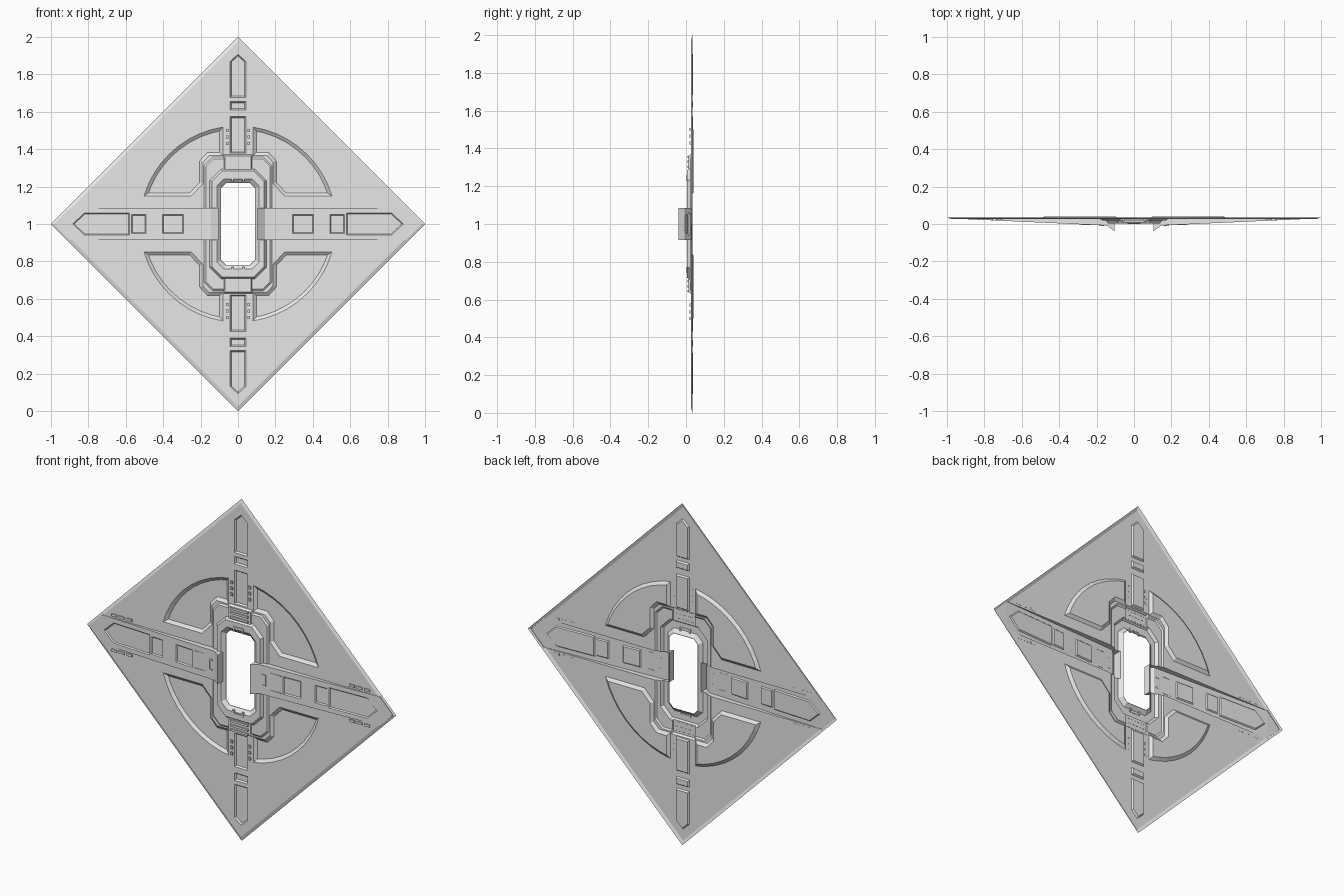
import bpy
import bmesh
import math
from mathutils import Vector

if "Cube" in bpy.data.objects:
    bpy.data.objects.remove(bpy.data.objects["Cube"], do_unlink=True)

grey = bpy.data.materials.new("plain_grey")
grey.use_nodes = True
grey.diffuse_color = (0.8, 0.8, 0.8, 1)
grey.node_tree.nodes["Principled BSDF"].inputs["Base Color"].default_value = (0.8, 0.8, 0.8, 1)

PLATE = 0.027    # front surface of the plate
BACK = 0.1       # temporary back, opened at the end
DEEP = 0.08
AIR = -0.2


def make(name, bm):
    bmesh.ops.recalc_face_normals(bm, faces=bm.faces)
    mesh = bpy.data.meshes.new(name)
    bm.to_mesh(mesh)
    bm.free()
    ob = bpy.data.objects.new(name, mesh)
    bpy.context.collection.objects.link(ob)
    return ob


def loft(name, rings):
    """Closed solid through rings of 3D points."""
    bm = bmesh.new()
    loops = [[bm.verts.new(p) for p in ring] for ring in rings]
    for a, b in zip(loops, loops[1:]):
        for i in range(len(a)):
            j = (i + 1) % len(a)
            bm.faces.new((a[i], a[j], b[j], b[i]))
    bm.faces.new(loops[0])
    bm.faces.new(loops[-1])
    return make(name, bm)


def ring(pts, y):
    """Outline of (x, height from centre) set at a depth, fixed or by x."""
    return [(x, y(abs(x)) if callable(y) else y, 1 + w) for x, w in pts]


def inset(pts, d):
    p = [Vector(q) for q in pts]
    n = len(p)
    area = sum(p[i - 1].x * p[i].y - p[i].x * p[i - 1].y for i in range(n))
    s = 1 if area > 0 else -1
    out = []
    for i in range(n):
        e1 = (p[i] - p[i - 1]).normalized()
        e2 = (p[(i + 1) % n] - p[i]).normalized()
        n1, n2 = Vector((-e1.y, e1.x)), Vector((-e2.y, e2.x))
        out.append(tuple(p[i] + (n1 + n2) * (s * d / (1 + n1.dot(n2)))))
    return out


def rect(x0, x1, w0, w1):
    return [(x0, w0), (x1, w0), (x1, w1), (x0, w1)]


def octagon(hx, hw, c):
    return [(hx, c - hw), (hx, hw - c), (hx - c, hw), (c - hx, hw),
            (-hx, hw - c), (-hx, c - hw), (c - hx, -hw), (hx - c, -hw)]


def flip(pts, sx, sw):
    return [(x * sx, w * sw) for x, w in pts]


def raised(name, pts, y, slope, foot=PLATE):
    base = inset(pts, -slope)
    return loft(name, [ring(pts, y), ring(base, foot), ring(base, DEEP)])


def recess(name, pts, y, depth, slope):
    top = y if callable(y) else (lambda x: y)
    return loft(name, [ring(pts, AIR), ring(pts, lambda x: top(x) - 0.0005),
                       ring(inset(pts, slope), lambda x: top(x) + depth)])


def combine(target, other, operation):
    mod = target.modifiers.new("combine", "BOOLEAN")
    mod.operation = operation
    mod.solver = "EXACT"
    mod.object = other
    bpy.context.view_layer.objects.active = target
    bpy.ops.object.modifier_apply(modifier=mod.name)
    bpy.data.objects.remove(other, do_unlink=True)


def bar_y(x):
    return -0.008 + (x - 0.145) * 0.045


# Diamond plate with a bevelled rim
diamond = [(1, 0), (0, 1), (-1, 0), (0, -1)]
panel = loft("diamond_panel", [ring(inset(diamond, 0.018), PLATE),
                               ring(diamond, 0.034), ring(diamond, BACK)])

# Four sunken quarter-circle fields
steps = 9
a0, a1 = math.asin(0.148 / 0.525), math.acos(0.08 / 0.525)
field = [(0.525 * math.cos(a0 + (a1 - a0) * i / steps),
          0.525 * math.sin(a0 + (a1 - a0) * i / steps)) for i in range(steps + 1)]
field += [(0.08, 0.365), (0.155, 0.365), (0.187, 0.33), (0.187, 0.215), (0.25, 0.148)]
for sx in (1, -1):
    for sw in (1, -1):
        combine(panel, recess("field", flip(field, sx, sw), PLATE, 0.013, 0.018), "DIFFERENCE")

# Vertical spine: framed segments ending in an arrow
arrow = [(-0.042, 0.677), (0.042, 0.677), (0.042, 0.87), (0, 0.908), (-0.042, 0.87)]
for sw in (1, -1):
    for pts in (arrow, rect(-0.042, 0.042, 0.61, 0.655), rect(-0.042, 0.042, 0.378, 0.575)):
        combine(panel, recess("segment", flip(pts, 1, sw), PLATE, 0.009, 0.007), "DIFFERENCE")

# Central collar, towers and hub, with a funnel-shaped opening
combine(panel, raised("collar", octagon(0.172, 0.348, 0.04), 0.02, 0.009), "UNION")
for sw in (1, -1):
    tower = flip(rect(-0.07, 0.07, 0.2, 0.363), 1, sw)
    combine(panel, raised("tower", tower, 0.014, 0.008, 0.0275), "UNION")
combine(panel, raised("hub", octagon(0.14, 0.283, 0.055), 0.004, 0.012, 0.021), "UNION")
opening = octagon(0.09, 0.218, 0.025)
combine(panel, recess("funnel", inset(opening, -0.024), 0.004, 0.018, 0.022), "DIFFERENCE")

# Tapering side arms with pointed tips and sunken windows
arm_arrow = [(0.58, -0.06), (0.82, -0.06), (0.885, 0), (0.82, 0.06), (0.58, 0.06)]
windows = [arm_arrow, rect(0.492, 0.57, -0.052, 0.052), rect(0.292, 0.405, -0.052, 0.052)]
for sx in (1, -1):
    stations = [(0.104, -0.039, 0.085), (0.145, bar_y(0.145), 0.085),
                (0.9, bar_y(0.9), 0.085), (0.978, 0.0265, 0.006)]
    arm = loft("arm", [[(x * sx, y, 1 - h), (x * sx, y, 1 + h),
                        (x * sx, DEEP, 1 + h), (x * sx, DEEP, 1 - h)]
                       for x, y, h in stations])
    combine(panel, arm, "UNION")
    for pts in windows:
        combine(panel, recess("window", flip(pts, sx, 1), bar_y, 0.006, 0.006), "DIFFERENCE")

# Through opening
combine(panel, loft("opening", [ring(opening, AIR), ring(opening, 0.2)]), "DIFFERENCE")

# Open the back so the relief is a single pressed sheet
bm = bmesh.new()
bm.from_mesh(panel.data)
rear = [f for f in bm.faces if any(v.co.y > 0.06 for v in f.verts)]
bmesh.ops.delete(bm, geom=rear, context="FACES")
bm.to_mesh(panel.data)
bm.free()


def blocks(name, items):
    """Small blocks (x, w, half width, half height, surface, rise), mirrored both ways."""
    bm = bmesh.new()
    spots = {(x * sx, w * sw, hx, hw, y, r) for x, w, hx, hw, y, r in items
             for sx in (1, -1) for sw in (1, -1)}
    for x, w, hx, hw, y, rise in sorted(spots):
        made = bmesh.ops.create_cube(bm, size=2)["verts"]
        for v in made:
            v.co = (x + v.co.x * hx, y - rise if v.co.y < 0 else y + 0.001, 1 + w + v.co.z * hw)
    return make(name, bm)


# Small surface fittings
blocks("arm_vents", [(x, 0.103, 0.017, 0.007, PLATE, 0.006) for x in (0.72, 0.77, 0.818)])
blocks("spine_bolts", [(0.058, w, 0.007, 0.008, PLATE, 0.009) for w in (0.43, 0.465, 0.5)])
blocks("spine_louvers", [(0, w, 0.058, 0.006, 0.014, 0.007) for w in (0.303, 0.33, 0.355)])
blocks("hub_clips", [(0, 0.253, 0.034, 0.005, 0.005, 0.006),
                     (0.03, 0.24, 0.005, 0.01, 0.008, 0.009)])
blocks("arm_clips", [(0.172, 0.03, 0.012, 0.004, bar_y(0.172), 0.004),
                     (0.182, 0, 0.004, 0.032, bar_y(0.182), 0.004)])
blocks("arm_ribs", [(0.245, 0.05, 0.035, 0.003, bar_y(0.245), 0.003)])

for ob in bpy.context.scene.objects:
    if ob.type == "MESH":
        ob.data.materials.clear()
        ob.data.materials.append(grey)
